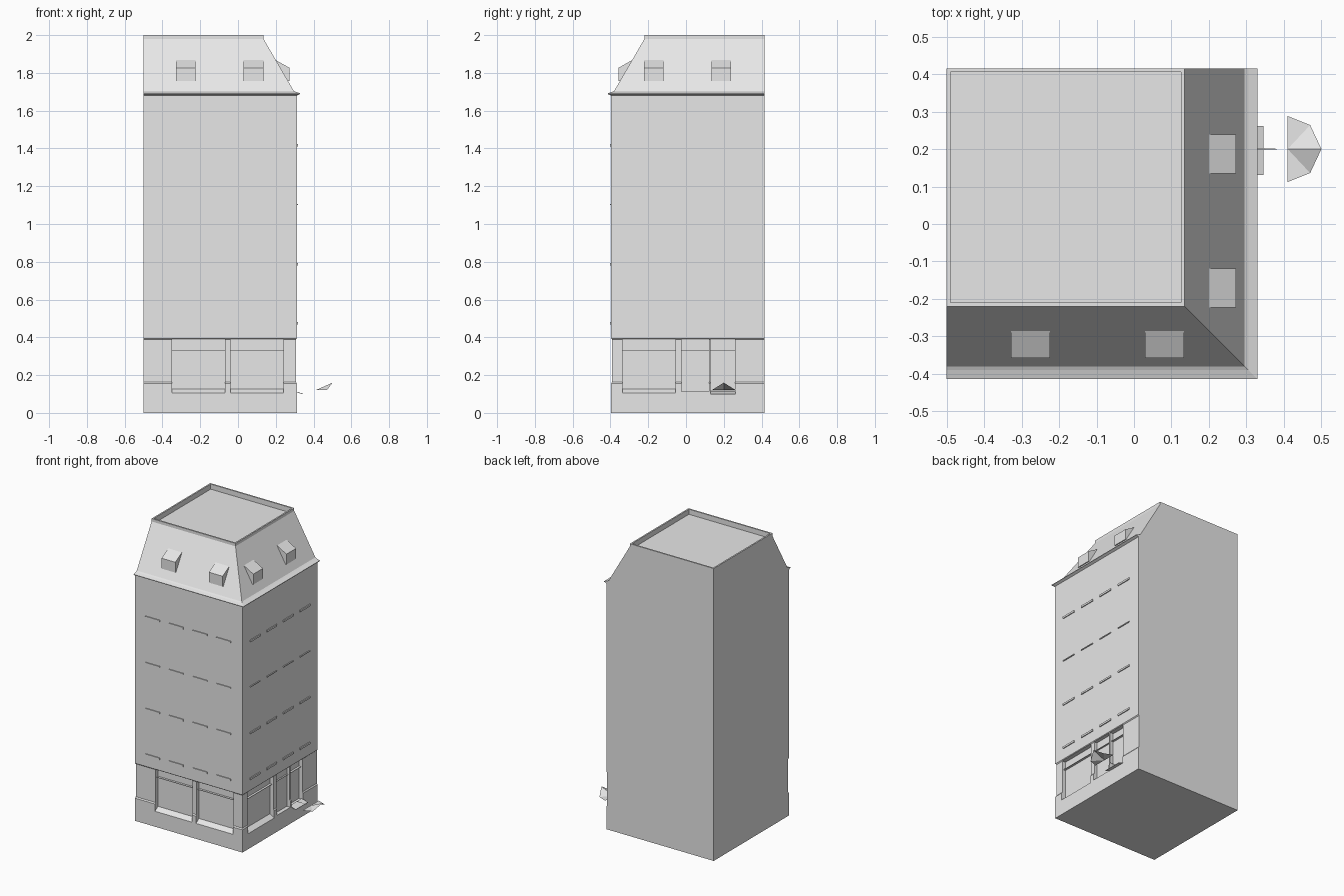
import bpy, bmesh

if "Cube" in bpy.data.objects:
    bpy.data.objects.remove(bpy.data.objects["Cube"])

# One flat colour
stone = bpy.data.materials.new("light_grey_stone")
stone.diffuse_color = (0.8, 0.8, 0.8, 1)
stone.use_nodes = True
stone.node_tree.nodes["Principled BSDF"].inputs["Base Color"].default_value = stone.diffuse_color

BACK, LEFT = 0.415, -0.5
WALL, GROUND = 0.312, 0.306       # x of the upper and ground-floor right walls


def finish(name, bm):
    bmesh.ops.recalc_face_normals(bm, faces=bm.faces)
    me = bpy.data.meshes.new(name)
    bm.to_mesh(me)
    bm.free()
    ob = bpy.data.objects.new(name, me)
    ob.data.materials.append(stone)
    bpy.context.collection.objects.link(ob)
    return ob


def place(side, along, out, z):
    """Facade coordinates to world; both street sides share one section."""
    return (along, -(out + 0.085), z) if side == "front" else (out, along, z)


def prism(bm, side, a0, a1, profile):
    """Extrude an (out, z) profile along a facade."""
    v0 = [bm.verts.new(place(side, a0, o, z)) for o, z in profile]
    v1 = [bm.verts.new(place(side, a1, o, z)) for o, z in profile]
    bm.faces.new(v0)
    bm.faces.new(v1[::-1])
    n = len(profile)
    for i in range(n):
        j = (i + 1) % n
        bm.faces.new((v0[i], v1[i], v1[j], v0[j]))


# Main block: stacked rings, flush on the two plain rear sides
rings = [(WALL, 0), (WALL, 0.155), (GROUND, 0.163), (GROUND, 0.388),
         (WALL, 0.394), (WALL, 1.68), (0.329, 1.688), (0.329, 1.692),
         (0.305, 1.70), (0.295, 1.705), (0.135, 1.98), (0.135, 2.0),
         (0.125, 2.0, 0.01), (0.125, 1.965, 0.01)]
bm = bmesh.new()
loops = []
for r, z, *inset in rings:
    i = inset[0] if inset else 0
    f = -(r + 0.085)
    loops.append([bm.verts.new((x, y, z)) for x, y in
                  ((LEFT + i, f), (r, f), (r, BACK - i), (LEFT + i, BACK - i))])
for a, b in zip(loops, loops[1:]):
    for i in range(4):
        j = (i + 1) % 4
        bm.faces.new((a[i], a[j], b[j], b[i]))
bm.faces.new(loops[0][::-1])
bm.faces.new(loops[-1])
building = finish("building", bm)

# Shop window and door recesses, with sloping sills
bm = bmesh.new()
shops = [("front", -0.35, -0.07), ("front", -0.04, 0.24), ("right", -0.335, -0.055)]
for side, a0, a1 in shops:
    prism(bm, side, a0, a1, [(0.28, 0.39), (0.28, 0.127), (0.35, 0.08), (0.35, 0.39)])
prism(bm, "right", -0.023, 0.121, [(0.285, 0.39), (0.285, 0.112), (0.35, 0.112), (0.35, 0.39)])
prism(bm, "right", 0.131, 0.259, [(0.28, 0.39), (0.28, 0.112), (0.35, 0.112), (0.35, 0.39)])
cutter = finish("recess_cutter", bm)
cutter.hide_render = True
mod = building.modifiers.new("recesses", "BOOLEAN")
mod.operation, mod.solver, mod.object = "DIFFERENCE", "EXACT", cutter
bpy.context.view_layer.objects.active = building
bpy.ops.object.modifier_apply(modifier=mod.name)
bpy.data.objects.remove(cutter)

# Thin transom bars in the recesses
bm = bmesh.new()
for side, a0, a1 in shops + [("right", -0.023, 0.121), ("right", 0.131, 0.259)]:
    prism(bm, side, a0, a1, [(0.278, 0.33), (0.278, 0.333), (0.295, 0.333), (0.295, 0.33)])
finish("transom_bars", bm)

# Window ledges
bm = bmesh.new()
for z, h in ((0.468, 0.013), (0.781, 0.012), (1.101, 0.006), (1.41, 0.013)):
    for k in range(4):
        for side, start in (("front", -0.42), ("right", -0.317)):
            a = start + 0.179 * k
            prism(bm, side, a, a + 0.108,
                  [(0.30, z), (WALL + 0.006, z), (WALL + 0.006, z + h), (0.30, z + h)])
finish("window_ledges", bm)

# Dormers on the sloping roof
bm = bmesh.new()
for side, a in (("front", -0.328), ("front", 0.03), ("right", -0.223), ("right", 0.135)):
    prism(bm, side, a, a + 0.104,
          [(0.255, 1.756), (0.272, 1.756), (0.272, 1.827), (0.196, 1.87), (0.19, 1.85)])
finish("dormers", bm)

# Sloping door step
bm = bmesh.new()
prism(bm, "right", 0.131, 0.262, [(0.30, 0.116), (0.345, 0.101), (0.345, 0.098), (0.30, 0.112)])
finish("door_step", bm)

# Thin pole and fan-shaped sheet standing out from the door
bm = bmesh.new()
bm.faces.new([bm.verts.new(p) for p in
              ((0.305, 0.196, 0.12), (0.395, 0.2, 0.12), (0.305, 0.204, 0.12))])
finish("pole", bm)
bm = bmesh.new()
hub = bm.verts.new((0.41, 0.2, 0.12))
rim = [bm.verts.new(p) for p in ((0.41, 0.112, 0.12), (0.47, 0.136, 0.12), (0.5, 0.2, 0.16),
                                 (0.47, 0.264, 0.12), (0.41, 0.288, 0.12))]
for a, b in zip(rim, rim[1:]):
    bm.faces.new((hub, a, b))
finish("fan_shade", bm)
